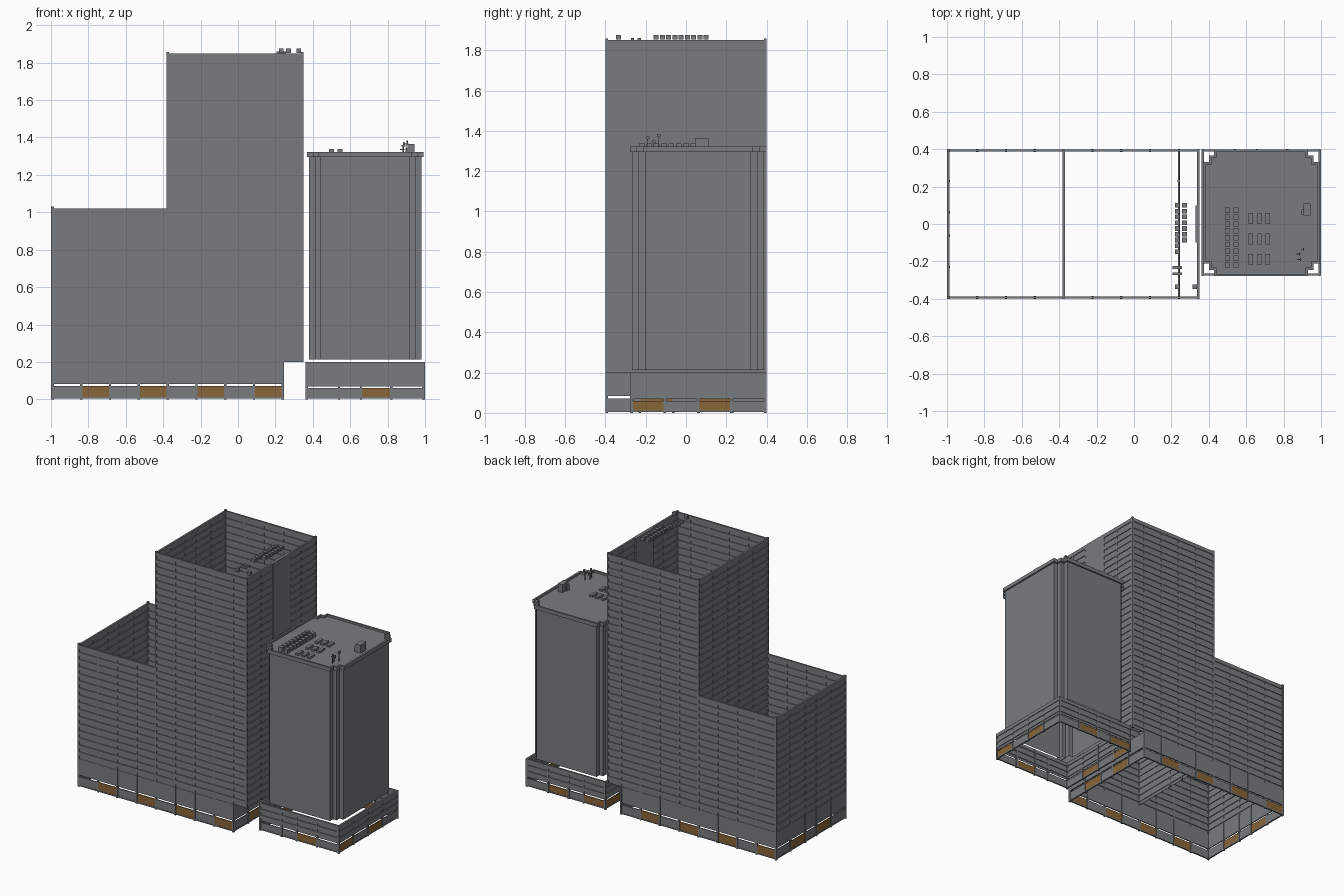
import bpy, bmesh
from mathutils import Matrix

if "Cube" in bpy.data.objects:
    bpy.data.objects.remove(bpy.data.objects["Cube"])


def material(name, rgb):
    m = bpy.data.materials.new(name)
    m.diffuse_color = (*rgb, 1)
    m.use_nodes = True
    m.node_tree.nodes["Principled BSDF"].inputs["Base Color"].default_value = m.diffuse_color
    return m


GREY = material("concrete_grey", (0.19, 0.2, 0.21))
BROWN = material("door_brown", (0.25, 0.13, 0.04))


class Part:
    """Collects boxes and prisms into one named object."""

    def __init__(self, name, mat=GREY):
        self.name, self.mat, self.bm = name, mat, bmesh.new()

    def box(self, x0, x1, y0, y1, z0, z1):
        m = Matrix.Translation(((x0 + x1) / 2, (y0 + y1) / 2, (z0 + z1) / 2)) \
            @ Matrix.Diagonal((x1 - x0, y1 - y0, z1 - z0, 1))
        bmesh.ops.create_cube(self.bm, size=1, matrix=m)

    def unit(self, x, y, sx, sy, z0, z1):
        self.box(x - sx / 2, x + sx / 2, y - sy / 2, y + sy / 2, z0, z1)

    def slab(self, axis, a, b, c, t, z0, z1):
        """Upright slab running a..b along axis, centred on c, t thick."""
        if axis == 'x':
            self.box(a, b, c - t / 2, c + t / 2, z0, z1)
        else:
            self.box(c - t / 2, c + t / 2, a, b, z0, z1)

    def done(self):
        me = bpy.data.meshes.new(self.name)
        self.bm.to_mesh(me)
        self.bm.free()
        me.materials.append(self.mat)
        ob = bpy.data.objects.new(self.name, me)
        bpy.context.collection.objects.link(ob)
        return ob


def banded_wall(name, axis, a, b, c, z0, z1, floors, posts=()):
    """Thin recessed panel with a projecting band on every floor."""
    p = Part(name)
    p.slab(axis, a, b, c, 0.003, z0, z1)
    pitch = (z1 - z0) / floors
    for i in range(floors):
        top = z0 + (i + 1) * pitch
        p.slab(axis, a, b, c, 0.013, top - pitch * 0.55, top)
    for s in posts:
        p.slab(axis, s - 0.005, s + 0.005, c, 0.011, z0, z1)
    p.done()


def podium_wall(name, axis, stops, c, doors, slot, banded=False):
    """Posts, upper band, open slot and alternating doors at the base."""
    p, d = Part(name), Part(name + "_doors", BROWN)
    a, b = stops[0], stops[-1]
    if banded:
        p.slab(axis, a, b, c, 0.003, slot + 0.01, 0.2)
        h = (0.19 - slot) / 3
        for i in range(3):
            top = 0.2 - i * h
            p.slab(axis, a, b, c, 0.013, top - h * 0.6, top)
    else:
        p.slab(axis, a, b, c, 0.008, slot + 0.012, 0.2)
    p.slab(axis, a, b, c, 0.011, 0.005, 0.013)
    for i, (s, e) in enumerate(zip(stops, stops[1:])):
        (d if i in doors else p).slab(axis, s, e, c, 0.007, 0.013, slot)
    for s in stops:
        p.slab(axis, s - 0.006, s + 0.006, c, 0.014, 0, 0.2)
    p.done()
    d.done()


# --- low block: three banded walls, open top
LX, MX, RX, Y = -0.992, -0.375, 0.343, 0.393
ypost = (-0.23, -0.063, 0.063, 0.23)
xpost = [-0.992 + i * 0.154 for i in range(9)]
for side, s in (("front", -1), ("back", 1)):
    banded_wall("low_block_" + side, 'x', LX, MX, s * Y, 0.2, 1.02, 16, xpost[1:4])
    banded_wall("tower_" + side, 'x', MX, RX, s * Y, 0.2, 1.85, 33, xpost[5:])
banded_wall("low_block_left", 'y', -Y, Y, LX, 0.2, 1.02, 16, ypost)

# --- tall tower: left wall, and right wall split by a plain core
banded_wall("tower_left", 'y', -Y, Y, MX, 0.2, 1.85, 33, ypost)
banded_wall("tower_right_front", 'y', -Y, -0.1, RX, 0.2, 1.85, 33, (-0.23,))
banded_wall("tower_right_back", 'y', 0.1, Y, RX, 0.2, 1.85, 33, (0.23,))
core = Part("tower_core")
core.box(0.328, 0.351, -0.1, 0.1, 0.2, 1.85)
core.done()

# --- corner columns of both blocks
col = Part("corner_columns")
for s in (-1, 1):
    for x, z in ((LX, 1.03), (MX, 1.857), (RX, 1.857)):
        col.unit(x, s * Y, 0.014, 0.014, 0.2, z)
col.done()

# --- podium under the two blocks
ystops = [-Y, *ypost, Y]
podium_wall("podium_front", 'x', xpost, -Y, (1, 3, 5, 7), 0.071)
podium_wall("podium_back", 'x', xpost, Y, (0, 2, 4, 6), 0.071)
podium_wall("podium_left", 'y', ystops, LX, (1, 3), 0.071)
podium_wall("podium_right", 'y', ystops, xpost[-1], (1, 3), 0.071)

# --- podium under the right tower
px = [0.367, 0.54, 0.657, 0.82, 0.992]
py = [-0.27, -0.105, 0.06, 0.225, Y]
podium_wall("annex_podium_front", 'x', px, py[0], (2,), 0.06, True)
podium_wall("annex_podium_back", 'x', px, py[-1], (0, 2), 0.06, True)
podium_wall("annex_podium_left", 'y', py, px[0], (1, 3), 0.06, True)
podium_wall("annex_podium_right", 'y', py, px[-1], (0, 2), 0.06, True)

# --- right tower: stepped-corner plan, extruded
CX, CY = 0.68, 0.06


def plan(g):
    q = [(0.30, 0.26), (0.268, 0.26), (0.268, 0.295), (0.24, 0.295), (0.24, 0.328)]
    q = [(x + g, y + g) for x, y in q]
    r = q[::-1]
    pts = q + [(-x, y) for x, y in r] + [(-x, -y) for x, y in q] + [(x, -y) for x, y in r]
    return [(CX + x, CY + y) for x, y in pts]


def shell(part, g, z0, z1):
    """Open vertical wall following the plan; returns its top loop."""
    lo = [part.bm.verts.new((x, y, z0)) for x, y in plan(g)]
    hi = [part.bm.verts.new((x, y, z1)) for x, y in plan(g)]
    n = len(lo)
    for i in range(n):
        j = (i + 1) % n
        part.bm.faces.new((lo[i], lo[j], hi[j], hi[i]))
    return lo, hi


def ring(part, a, b):
    n = len(a)
    for i in range(n):
        j = (i + 1) % n
        part.bm.faces.new((a[i], a[j], b[j], b[i]))


body = Part("annex_tower_walls")
shell(body, 0, 0.213, 1.3)
body.done()

# --- cornice with a low parapet and the roof inside it
cor = Part("annex_cornice_and_roof")
lo, hi = shell(cor, 0.011, 1.295, 1.322)
rlo, rhi = shell(cor, -0.002, 1.308, 1.322)
ring(cor, hi, rhi)
cor.bm.faces.new(rlo)
under = [cor.bm.verts.new((x, y, 1.295)) for x, y in plan(0)]
ring(cor, under, lo)
bmesh.ops.recalc_face_normals(cor.bm, faces=cor.bm.faces)
cor.done()

# --- roof equipment on the right tower
eq = Part("annex_roof_units")
for i in range(9):
    for x in (0.5, 0.545):
        eq.unit(x, 0.073 - i * 0.0365, 0.028, 0.028, 1.308, 1.338)
for x in (0.624, 0.67, 0.715):
    for y in (0.03, -0.08, -0.19):
        eq.unit(x, y, 0.022, 0.06, 1.308, 1.322)
eq.unit(0.925, 0.078, 0.038, 0.065, 1.308, 1.365)
eq.unit(0.92, 0.062, 0.048, 0.03, 1.308, 1.345)
eq.done()

# --- antennas: mast with a few cross pieces
ant = Part("antennas")
for x, y, h in ((0.9, -0.135, 1.385), (0.885, -0.19, 1.375), (0.878, -0.16, 1.355)):
    ant.unit(x, y, 0.004, 0.004, 1.308, h)
    ant.unit(x, y, 0.022, 0.005, h - 0.022, h - 0.016)
    ant.unit(x + 0.006, y, 0.005, 0.016, h - 0.016, h - 0.002)
ant.done()

# --- equipment at the top of the tall tower
top = Part("tower_roof_units")
for i in range(9):
    top.unit(0.232, 0.1 - i * 0.031, 0.025, 0.025, 1.852, 1.876)
    if i < 7:
        top.unit(0.27, 0.1 - i * 0.031, 0.025, 0.025, 1.852, 1.876)
for y in (-0.232, -0.266):
    top.unit(0.232, y, 0.05, 0.016, 1.85, 1.86)
for x in (0.232, 0.325):
    top.unit(x, -0.335, 0.024, 0.024, 1.852, 1.876)
top.done()
